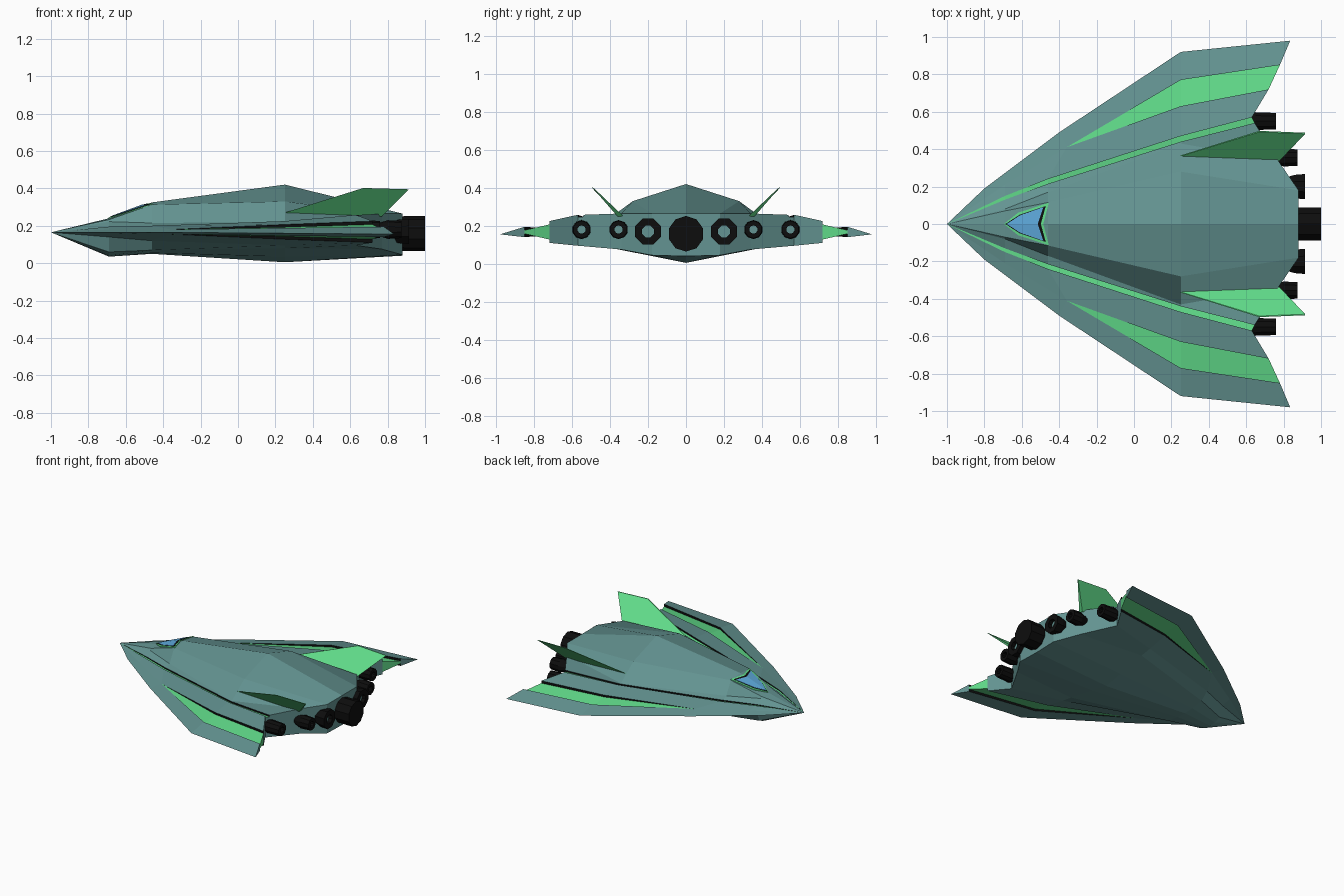
import bpy, bmesh, math
from mathutils import Vector, Matrix

if "Cube" in bpy.data.objects:
    bpy.data.objects.remove(bpy.data.objects["Cube"])


def material(name, rgb):
    m = bpy.data.materials.new(name)
    m.diffuse_color = (*rgb, 1)
    m.use_nodes = True
    m.node_tree.nodes["Principled BSDF"].inputs["Base Color"].default_value = m.diffuse_color
    return m


TEAL = material("teal hull", (0.127, 0.296, 0.287))
GREEN = material("bright green", (0.119, 0.71, 0.253))
BLACK = material("black", (0.004, 0.004, 0.004))
BLUE = material("canopy blue", (0.11, 0.39, 0.70))


def finish(name, bm, mats, mirror=True):
    bmesh.ops.recalc_face_normals(bm, faces=bm.faces)
    me = bpy.data.meshes.new(name)
    bm.to_mesh(me)
    bm.free()
    ob = bpy.data.objects.new(name, me)
    bpy.context.collection.objects.link(ob)
    for m in mats:
        me.materials.append(m)
    if mirror:
        mod = ob.modifiers.new("mirror", 'MIRROR')
        mod.use_axis = (False, True, False)
    return ob


# Hull: each station gives the half profile (y, z) or (x, y, z)
NAMES = "T S K A B C D E R U W V".split()
STATIONS = [
    (-0.69, 0.006, 0, [(0, .24), (.07, .233), (.08, .222), (.13, .195), (.15, .195),
                       (.21, .18), (.21, .18), (-.8, .19, .165),
                       (.13, .14), (.10, .06), (.05, .04), (0, .035)]),
    (-0.46, 0.010, 0, [(0, .325), (.115, .3135), (.17, .215), (.215, .2), (.24, .2),
                       (-.36, .41, .18), (-.36, .41, .18), (-.4, .49, .165),
                       (.24, .12), (.18, .07), (.08, .055), (0, .05)]),
    (0.25, 0.012, .015, [(0, .42), (.28, .33), (.43, .22), (.44, .22), (.47, .225),
                         (.63, .207), (.77, .188), (.92, .16),
                         (.47, .095), (.38, .08), (.15, .035), (0, .005)]),
    (0.88, 0.012, .018, [(0, .265), (.18, .265), (.77, .34, .265), (.645, .54, .258),
                         (.63, .57, .258), (.72, .72, .225), (.78, .85, .195),
                         (.835, .98, .155), (.63, .57, .095), (.77, .34, .075),
                         (.18, .045), (0, .04)]),
]


def profile(x, strip_depth, band_depth, pts):
    p = {n: Vector(q if len(q) == 3 else (x, *q)) for n, q in zip(NAMES, pts)}
    sd, bd = Vector((0, 0, strip_depth)), Vector((0, 0, band_depth))
    C2, D2 = [Vector((p[n].x, p[n].y, 0.335 - p[n].z)) for n in "CD"]
    top = [p["T"], p["S"], p["K"], p["A"], p["A"] - sd, p["B"] - sd, p["B"],
           p["C"], p["C"] - bd, p["D"] - bd, p["D"], p["E"]]
    low = [p["V"], p["W"], p["U"], p["R"], p["R"], p["R"], p["R"],
           C2, C2 + bd, D2 + bd, D2, p["E"]]
    return top, low


bm = bmesh.new()
cache = {}


def vert(co):
    key = tuple(round(c, 4) for c in co)
    if key not in cache:
        cache[key] = bm.verts.new(co)
    return cache[key]


def face(cos, mat):
    vs = list(dict.fromkeys(vert(c) for c in cos))
    if len(vs) > 2 and not bm.faces.get(vs):
        bm.faces.new(vs).material_index = mat


nose = [Vector((-1, 0, .165))] * 12
rows = [(nose, nose)] + [profile(*s) for s in STATIONS]
TOP_MATS = {3: 2, 4: 1, 5: 2, 7: 2, 8: 1, 9: 2}    # groove walls black, floors green
for a, b in zip(rows, rows[1:]):
    for side in (0, 1):
        for i in range(11):
            face((a[side][i], a[side][i + 1], b[side][i + 1], b[side][i]),
                 TOP_MATS.get(i, 0))
top, low = rows[-1]
for i in range(11):                                 # stern wall
    face((top[i], top[i + 1], low[i + 1], low[i]), 1 if i == 8 else 0)
finish("hull", bm, [TEAL, GREEN, BLACK])


# Canopy: nested thin plates lying on the sloping nose deck
def deck(x, y, lift):
    return Vector((x, y, .24 + (x + .69) * .37 - .1 * y + lift))


def canopy_plate(name, lift, outline, mat):
    bm = bmesh.new()
    rings = [[bm.verts.new(deck(x, y, h)) for x, y in outline] for h in (lift, -.001)]
    bm.faces.new(rings[0])
    n = len(outline)
    for i in range(n - 1):                          # rim, open on the centre line
        bm.faces.new((rings[0][i], rings[0][i + 1], rings[1][i + 1], rings[1][i]))
    finish(name, bm, [mat])


canopy_plate("canopy_frame", .004, [(-.695, 0), (-.62, .06), (-.455, .114), (-.485, 0)], GREEN)
canopy_plate("canopy_seal", .006, [(-.688, 0), (-.61, .05), (-.472, .096), (-.498, 0)], BLACK)
canopy_plate("canopy_glass", .008, [(-.68, 0), (-.61, .046), (-.485, .09), (-.515, 0)], BLUE)

# Tail fins: tapered blades leaning outwards
bm = bmesh.new()
FIN = [(.25, .365, .27, .002), (.77, .345, .25, .016),
       (.915, .485, .395, .003), (.67, .495, .402, .003)]
sides = [[bm.verts.new((x, y + s * t, z)) for x, y, z, t in FIN] for s in (-1, 1)]
for s in sides:
    bm.faces.new(s)
for i in range(4):
    j = (i + 1) % 4
    bm.faces.new((sides[0][i], sides[0][j], sides[1][j], sides[1][i]))
finish("tail_fins", bm, [GREEN])


# Engines: revolved nozzles along x, with a hollow bore or a closed end
def engine(name, y, z, rings, sides, closed=False):
    bm = bmesh.new()
    loops = [[bm.verts.new((x, y + r * math.cos(2 * math.pi * (k + .5) / sides),
                            z + r * math.sin(2 * math.pi * (k + .5) / sides)))
              for k in range(sides)] for x, r in rings]
    for a, b in zip(loops, loops[1:]):
        for k in range(sides):
            m = (k + 1) % sides
            bm.faces.new((a[k], a[m], b[m], b[k]))
    bm.faces.new(loops[-1]).material_index = 0 if closed else 1
    if closed:
        bm.faces.new(loops[0])
    finish(name, bm, [BLACK, TEAL], mirror=y > 0)


engine("main_engine", 0, .158, [(.86, .088), (.89, .094), (1, .094)], 10, closed=True)
engine("inner_engines", .2, .17,
       [(.80, .05), (.86, .068), (.915, .073), (.915, .034), (.885, .034)], 8)
engine("middle_engines", .355, .18,
       [(.74, .03), (.80, .05), (.875, .046), (.875, .022), (.84, .022)], 10)
engine("outer_engines", .55, .18,
       [(.61, .03), (.65, .05), (.76, .046), (.76, .022), (.72, .022)], 10)
